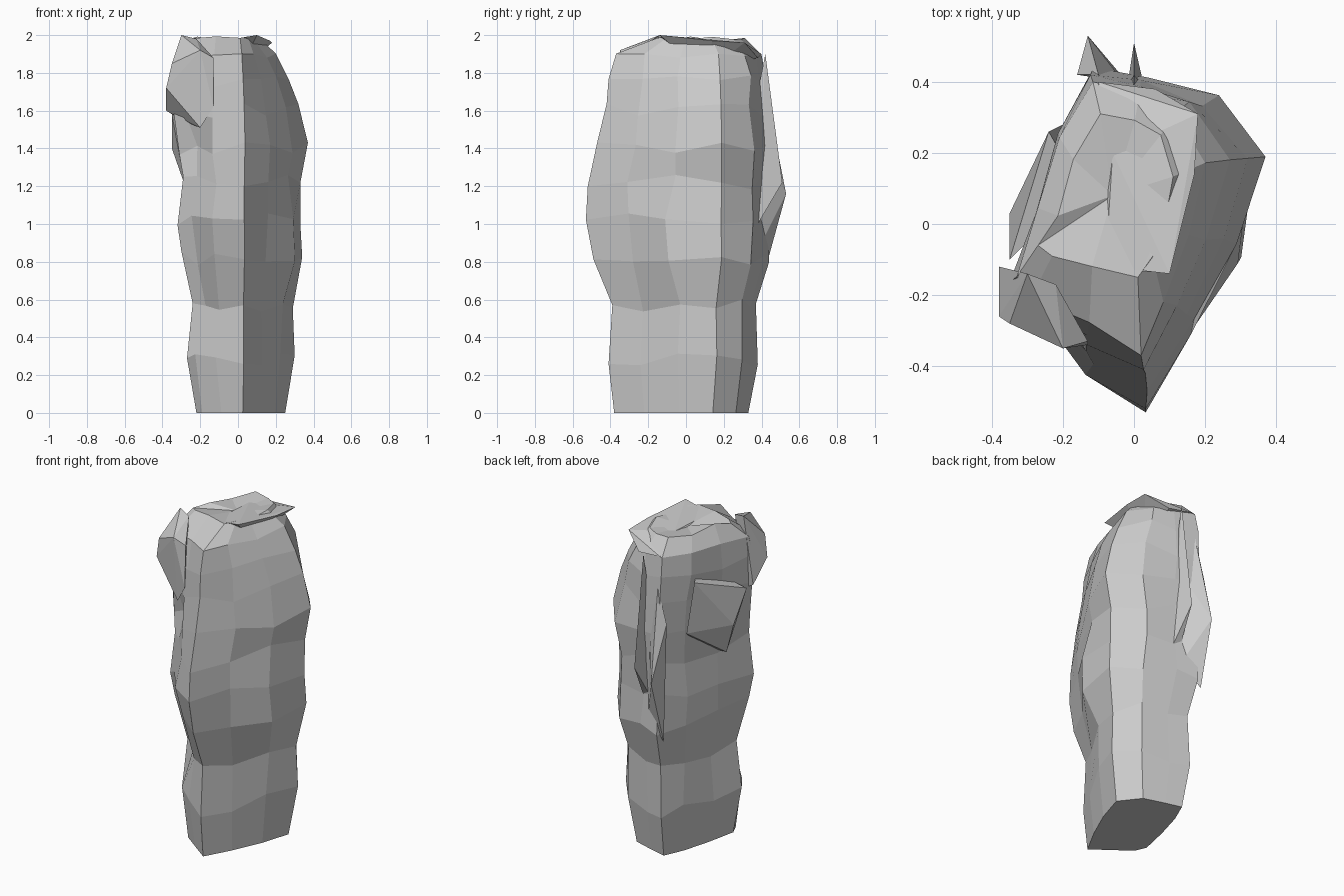
import bpy, bmesh, random

random.seed(4)

# Plan outline of the stone, as fractions of each ring's extents
OUTLINE = [(0.1, -1), (0.45, -0.58), (0.78, -0.1), (1, 0.43), (0.62, 0.8), (0.1, 0.92),
           (-0.35, 1), (-0.6, 0.62), (-0.82, 0.1), (-1, -0.4), (-0.86, -0.58), (-0.4, -0.78)]

# Rings up the stone: z, left, right, front, back
RINGS = [(0.00, 0.22, 0.25, 0.38, 0.33),
         (0.28, 0.27, 0.30, 0.41, 0.38),
         (0.57, 0.24, 0.29, 0.39, 0.37),
         (0.82, 0.30, 0.34, 0.49, 0.44),
         (1.03, 0.32, 0.33, 0.53, 0.43),
         (1.22, 0.29, 0.33, 0.52, 0.44),
         (1.40, 0.31, 0.37, 0.47, 0.44),
         (1.60, 0.34, 0.32, 0.42, 0.43),
         (1.76, 0.35, 0.27, 0.41, 0.42),
         (1.89, 0.33, 0.20, 0.37, 0.40),
         (1.98, 0.27, 0.11, 0.15, 0.31)]


def finish(bm, name):
    bmesh.ops.recalc_face_normals(bm, faces=bm.faces)
    mesh = bpy.data.meshes.new(name)
    bm.to_mesh(mesh)
    bm.free()
    bpy.context.collection.objects.link(bpy.data.objects.new(name, mesh))


def chunk(name, points):
    """Faceted lump of rock spanning the given points."""
    bm = bmesh.new()
    for p in points:
        bm.verts.new(p)
    res = bmesh.ops.convex_hull(bm, input=bm.verts)
    bmesh.ops.delete(bm, geom=[g for g in res["geom_interior"] if g.is_valid], context='VERTS')
    finish(bm, name)


# Main standing stone: stacked uneven rings
bm = bmesh.new()
loops = []
for z, left, right, front, back in RINGS:
    loop = []
    for i, (u, v) in enumerate(OUTLINE):
        x = u * (right if u > 0 else left)
        y = v * (back if v > 0 else front)
        dz = 0
        if z > 0:
            if i not in (0, 3, 6, 9):
                x += random.uniform(-0.012, 0.012)
                y += random.uniform(-0.012, 0.012)
            dz = random.uniform(-0.04, 0.04) if z < 1.8 else random.uniform(-0.015, 0.015)
        if i == 10 and 0.5 < z < 1.5:      # groove beside the front face
            x, y = x + 0.04, y + 0.04
        if i == 2 and 0.75 < z < 1.1:      # bulge on the right face
            x, y = x + 0.04, y - 0.05
        loop.append(bm.verts.new((x, y, z + dz)))
    loops.append(loop)
n = len(OUTLINE)
for lower, upper in zip(loops, loops[1:]):
    for i in range(n):
        j = (i + 1) % n
        bm.faces.new((lower[i], lower[j], upper[j], upper[i]))
bm.faces.new(loops[0])
# Slightly sunken top
centre = bm.verts.new((-0.06, 0.08, 1.96))
for i in range(n):
    bm.faces.new((loops[-1][i], loops[-1][(i + 1) % n], centre))
finish(bm, "standing_stone")

# Overhanging lump at the upper front left
chunk("upper_front_lump", [
    (-0.38, -0.26, 1.72), (-0.38, -0.12, 1.6), (-0.35, -0.28, 1.85), (-0.2, -0.35, 1.92),
    (-0.13, -0.33, 1.88), (-0.13, -0.34, 1.62), (-0.2, -0.31, 1.51), (-0.3, -0.14, 2.0),
    (-0.22, -0.17, 1.98), (-0.3, -0.16, 1.55)])

# Ledge on the left side
chunk("left_ledge", [
    (-0.35, 0.03, 1.4), (-0.35, -0.1, 1.58), (-0.28, 0.0, 1.2), (-0.24, 0.26, 1.72),
    (-0.15, 0.1, 1.25), (-0.15, 0.1, 1.75), (-0.2, 0.28, 1.4)])

# Fins on the back
chunk("back_fin", [
    (-0.13, 0.53, 1.16), (-0.1, 0.42, 1.72), (-0.16, 0.42, 1.5), (-0.14, 0.42, 0.76),
    (-0.02, 0.4, 0.9), (-0.03, 0.4, 1.45)])
chunk("back_ridge", [
    (0, 0.51, 1.22), (-0.02, 0.38, 1.0), (0.03, 0.38, 1.0), (0, 0.42, 1.9), (0, 0.36, 1.6)])

# Main raised crown and small back points on top
chunk("crown", [
    (-0.08, -0.12, 1.97), (0.1, -0.14, 2.0), (0.17, 0.14, 1.97), (0.18, 0.31, 1.96),
    (-0.1, 0.4, 1.9), (-0.06, 0.2, 1.97), (0.06, 0.38, 1.88), (0.0, 0.1, 1.8)])
